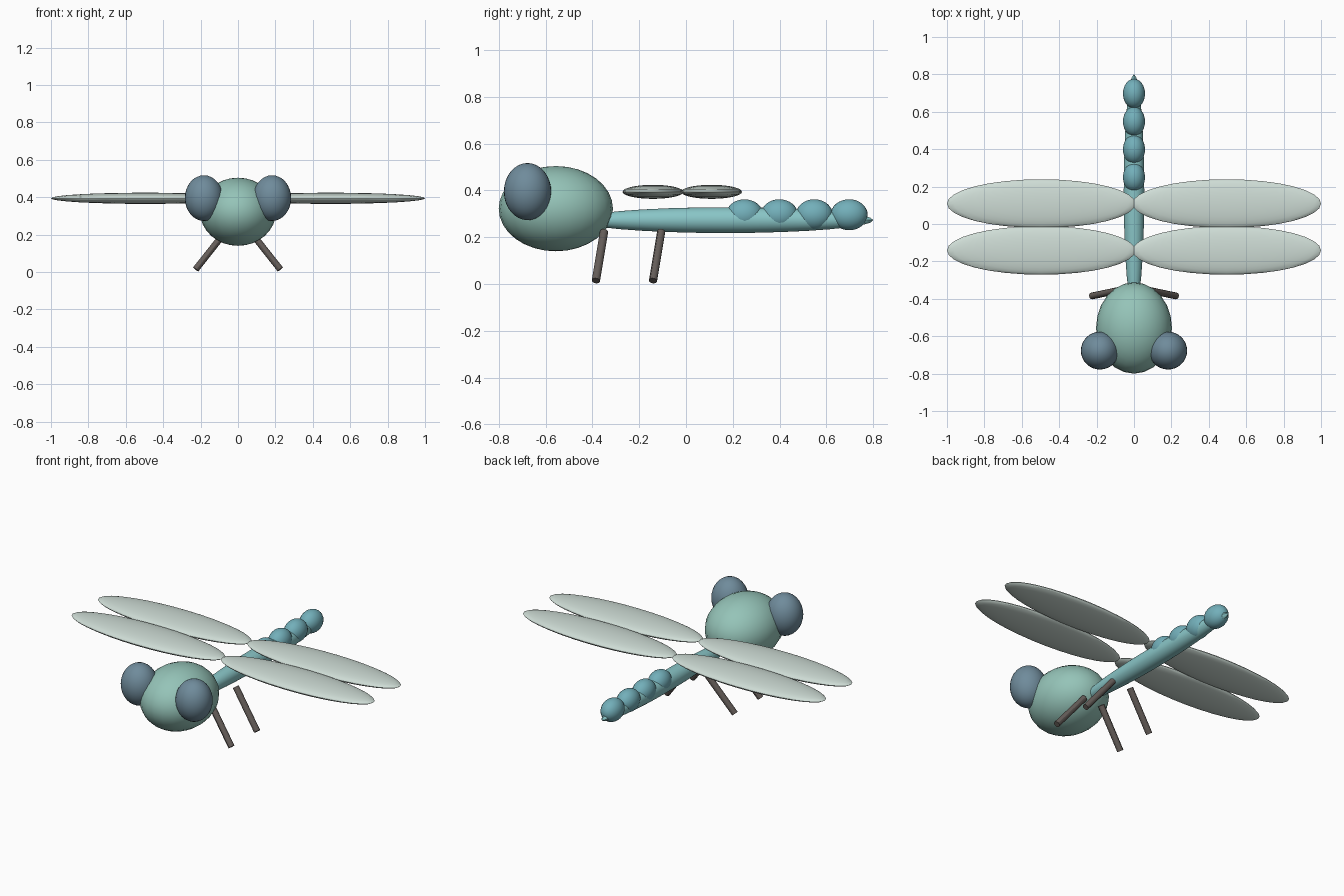
import bpy
from mathutils import Vector

if "Cube" in bpy.data.objects:
    bpy.data.objects.remove(bpy.data.objects["Cube"])


def material(name, rgb):
    m = bpy.data.materials.new(name)
    m.diffuse_color = (*rgb, 1)
    m.use_nodes = True
    m.node_tree.nodes["Principled BSDF"].inputs["Base Color"].default_value = m.diffuse_color
    return m


GREEN = material("sage green", (0.30, 0.55, 0.48))
BLUE = material("slate blue", (0.16, 0.26, 0.33))
TEAL = material("teal", (0.25, 0.56, 0.57))
DARK_TEAL = material("deep teal", (0.17, 0.43, 0.49))
PALE = material("pale wing", (0.62, 0.72, 0.67))
BROWN = material("dark brown", (0.13, 0.11, 0.10))


def finish(name, mat):
    ob = bpy.context.object
    ob.name = name
    ob.data.materials.append(mat)
    bpy.ops.object.shade_smooth_by_angle()
    return ob


def ellipsoid(name, centre, radii, mat, segments=32, rings=16):
    bpy.ops.mesh.primitive_uv_sphere_add(segments=segments, ring_count=rings, location=centre)
    bpy.context.object.scale = radii
    bpy.ops.object.transform_apply(location=False, rotation=False, scale=True)
    return finish(name, mat)


def rod(name, a, b, radius, mat):
    a, b = Vector(a), Vector(b)
    d = b - a
    bpy.ops.mesh.primitive_cylinder_add(vertices=12, radius=radius, depth=d.length,
                                        location=(a + b) / 2,
                                        rotation=d.to_track_quat('Z', 'Y').to_euler())
    return finish(name, mat)


# Head and long tapered body
ellipsoid("head", (0, -0.556, 0.322), (0.203, 0.244, 0.182), GREEN, 24, 16)
ellipsoid("body", (0, 0.168, 0.273), (0.055, 0.632, 0.055), TEAL)

# Tail segments
for i in range(4):
    ellipsoid(f"tail_segment_{i + 1}", (0, 0.25 + 0.149 * i, 0.296),
              (0.059, 0.079, 0.066), DARK_TEAL, 24, 16)

for side, s in (("left", -1), ("right", 1)):
    # Bulging eyes
    ellipsoid(f"{side}_eye", (s * 0.182, -0.677, 0.395), (0.102, 0.101, 0.122), BLUE)
    for place, wing_y, leg_y in (("front", -0.141, -0.350), ("rear", 0.109, -0.106)):
        # Flat wings
        ellipsoid(f"{place}_{side}_wing", (s * 0.496, wing_y, 0.394),
                  (0.504, 0.130, 0.030), PALE)
        # Splayed legs
        rod(f"{place}_{side}_leg", (s * 0.060, leg_y, 0.224),
            (s * 0.226, leg_y - 0.035, 0.014), 0.018, BROWN)
